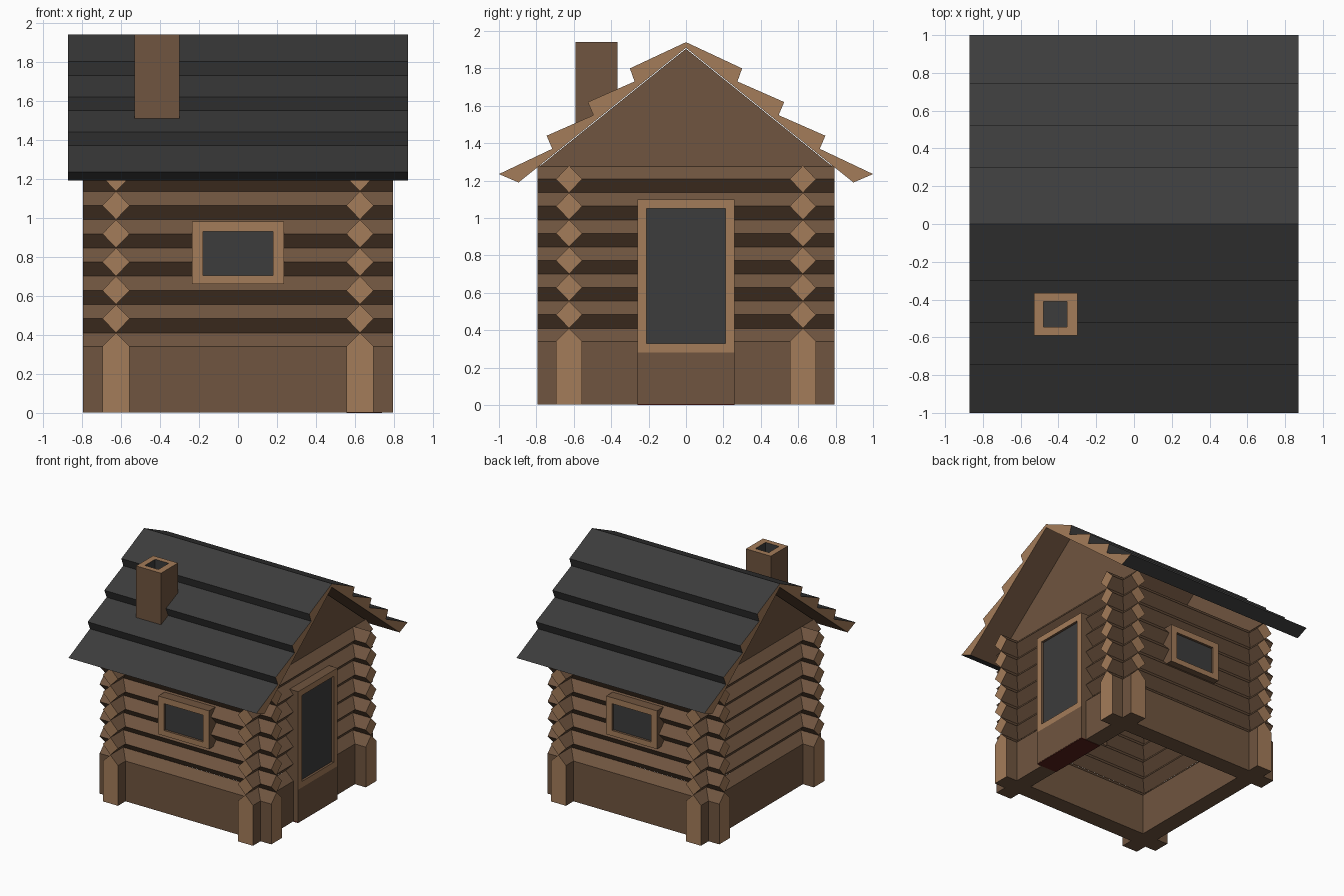
import bpy, bmesh

if "Cube" in bpy.data.objects:
    bpy.data.objects.remove(bpy.data.objects["Cube"])


def material(name, rgb):
    m = bpy.data.materials.new(name)
    m.diffuse_color = (*rgb, 1)
    m.use_nodes = True
    m.node_tree.nodes["Principled BSDF"].inputs["Base Color"].default_value = m.diffuse_color
    return m


LIGHT, DARK, GREY, RED = range(4)
MATS = [material("cut_wood", (0.37, 0.20, 0.10)),
        material("bark_wood", (0.16, 0.09, 0.05)),
        material("dark_grey", (0.045, 0.045, 0.045)),
        material("dark_red", (0.10, 0.015, 0.01))]


def finish(name, bm):
    bmesh.ops.recalc_face_normals(bm, faces=bm.faces)
    me = bpy.data.meshes.new(name)
    bm.to_mesh(me)
    bm.free()
    for m in MATS:
        me.materials.append(m)
    ob = bpy.data.objects.new(name, me)
    bpy.context.collection.objects.link(ob)
    return ob


def prism(name, profile, axis, a, b, sides=DARK, ends=LIGHT):
    """Extrude a (horizontal, z) profile along x or y; sides may be one material or a list."""
    bm = bmesh.new()
    put = (lambda d, p: (d, p[0], p[1])) if axis == "x" else (lambda d, p: (p[0], d, p[1]))
    r0, r1 = [[bm.verts.new(put(d, p)) for p in profile] for d in (a, b)]
    for ring in (r0, r1):
        bm.faces.new(ring).material_index = ends
    n = len(profile)
    for i in range(n):
        f = bm.faces.new((r0[i], r0[(i + 1) % n], r1[(i + 1) % n], r1[i]))
        f.material_index = sides[i] if isinstance(sides, list) else sides
    return finish(name, bm)


def recessed_box(name, outer, inner, back, front, floor, put, reveal=DARK):
    """Box with a sunken panel; outer and inner are (u0, u1, v0, v1)."""
    bm = bmesh.new()
    rings = []
    for (u0, u1, v0, v1), d in ((outer, back), (outer, front), (inner, front), (inner, floor)):
        rings.append([bm.verts.new(put(u, v, d))
                      for u, v in ((u0, v0), (u1, v0), (u1, v1), (u0, v1))])
    for k, mat in enumerate((DARK, LIGHT, reveal)):
        p, q = rings[k], rings[k + 1]
        for i in range(4):
            j = (i + 1) % 4
            bm.faces.new((p[i], p[j], q[j], q[i])).material_index = mat
    bm.faces.new(rings[0]).material_index = DARK
    bm.faces.new(rings[3]).material_index = GREY
    return finish(name, bm)


# Log walls: a tall sill log and six diamond logs on every side
C, H, END, R = 0.625, 0.07, 0.795, 0.0725
for axis, walls in (("x", ("front", "back")), ("y", ("left", "right"))):
    for c, wall in zip((-C, C), walls):
        prism(f"{wall}_sill_log",
              [(c - H, 0.003), (c + H, 0.003), (c + H, 0.34), (c, 0.41), (c - H, 0.34)],
              axis, -END, END)
        for k in range(6):
            z = 0.483 + 0.145 * k
            prism(f"{wall}_log_{k + 1}", [(c, z - R), (c + H, z), (c, z + R), (c - H, z)],
                  axis, -END, END)

# Gables
for s, side in ((-1, "left"), (1, "right")):
    prism(f"{side}_gable", [(-0.79, 1.27), (0.79, 1.27), (0, 1.905)], "x",
          s * 0.61, s * 0.63, ends=DARK)

# Stepped roof: grey on top, bark below, cut wood on the ends
slope = [(0.30, 1.80), (0.275, 1.73), (0.525, 1.62), (0.495, 1.55),
         (0.745, 1.44), (0.715, 1.37), (1.0, 1.235), (0.895, 1.19)]
outline = ([(0, 1.94)] + slope + [(0, 1.91)] + [(-y, z) for y, z in reversed(slope)])
prism("roof", outline, "x", -0.87, 0.87, [GREY] * 8 + [DARK] * 2 + [GREY] * 8)

# Chimney, with its foot following the roof pitch
recessed_box("chimney", (-0.53, -0.30, -0.59, -0.365), (-0.48, -0.355, -0.545, -0.41),
             None, 1.94, 1.80,
             lambda u, v, d: (u, v, 1.925 + 0.804 * v if d is None else d), GREY)

# Windows on the front and back
for s, side in ((-1, "front"), (1, "back")):
    recessed_box(f"{side}_window", (-0.235, 0.235, 0.66, 0.98), (-0.18, 0.18, 0.705, 0.93),
                 0.60, 0.72, 0.70, lambda u, v, d: (u, s * d, v))

# Door with step and threshold
recessed_box("door", (-0.26, 0.26, 0.28, 1.10), (-0.21, 0.21, 0.33, 1.05),
             0.60, 0.74, 0.72, lambda u, v, d: (d, u, v))
prism("door_step", [(-0.26, 0.005), (0.26, 0.005), (0.26, 0.28), (-0.26, 0.28)],
      "x", 0.60, 0.74, ends=DARK)
prism("threshold", [(-0.26, 0), (0.26, 0), (0.26, 0.01), (-0.26, 0.01)],
      "x", 0.555, 0.738, RED, RED)
